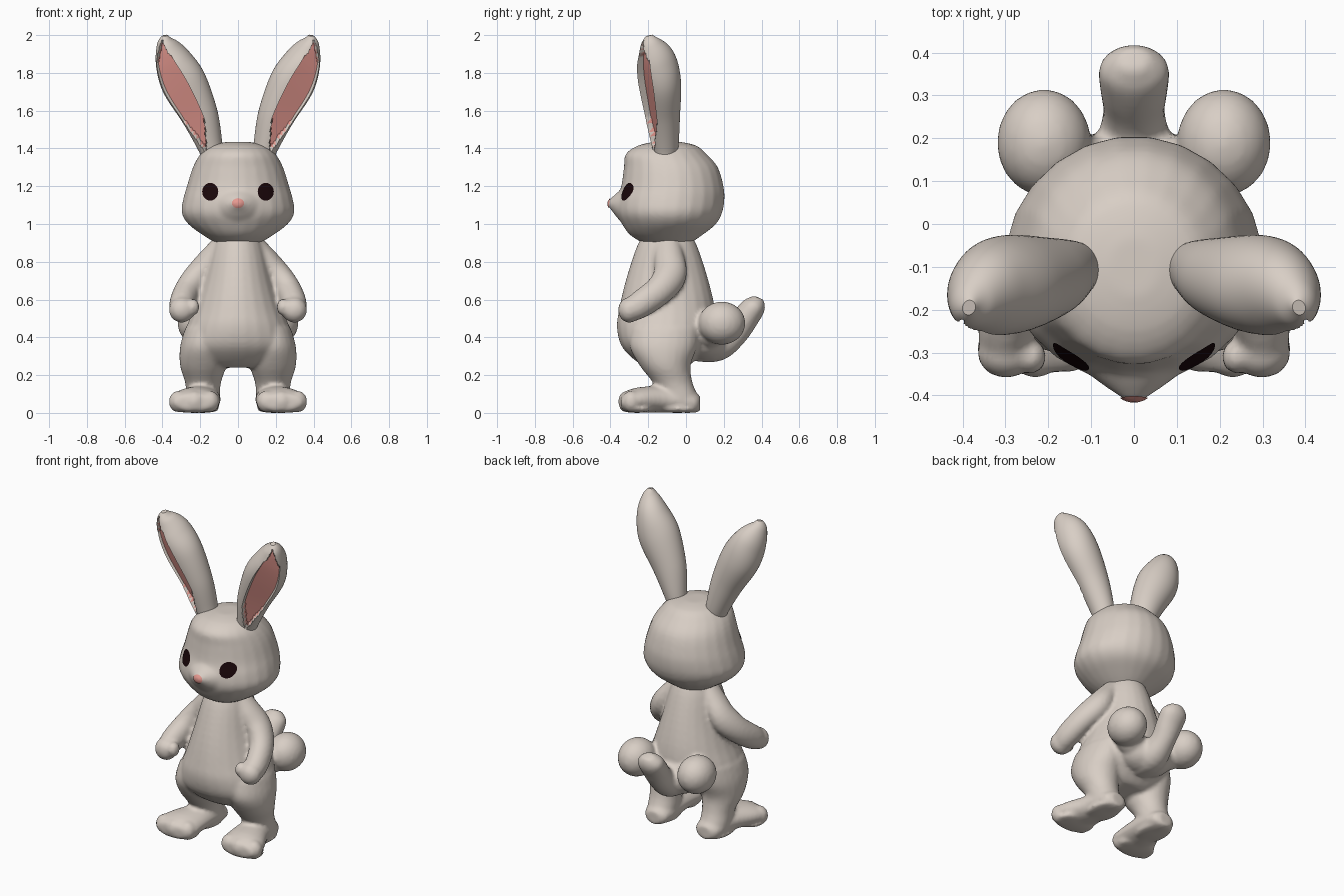
import bpy, bmesh, math
from mathutils import Vector, Matrix

if "Cube" in bpy.data.objects:
    bpy.data.objects.remove(bpy.data.objects["Cube"])


def material(name, rgb):
    m = bpy.data.materials.new(name)
    m.diffuse_color = (*rgb, 1)
    m.use_nodes = True
    m.node_tree.nodes["Principled BSDF"].inputs["Base Color"].default_value = m.diffuse_color
    return m


FUR = material("warm grey fur", (0.69, 0.62, 0.56))
PINK = material("pink skin", (0.79, 0.32, 0.28))
DARK = material("dark eye", (0.010, 0.002, 0.003))
X, Y, Z = Vector((1, 0, 0)), Vector((0, 1, 0)), Vector((0, 0, 1))


def spline(st, steps):
    """Smooth curve through stations (x, y, z, half width, half depth)."""
    out, n = [], len(st)
    for i in range(n - 1):
        p = [st[max(i - 1, 0)], st[i], st[i + 1], st[min(i + 2, n - 1)]]
        for k in range(steps):
            t = k / steps
            out.append([0.5 * (2 * b + (c - a) * t + (2 * a - 5 * b + 4 * c - d) * t * t
                               + (3 * b - a - 3 * c + d) * t ** 3) for a, b, c, d in zip(*p)])
    return out + [list(st[-1])]


def loft(bm, st, u=X, v=None, mirror=False, n=24, steps=4, groove=False):
    """Elliptical tube through stations; groove carves a pink hollow in its front."""
    pts = spline(st, steps)
    for s in ((1, -1) if mirror else (1,)):
        rings, hollow = [], set()
        for i, p in enumerate(pts):
            c = Vector(p[:3])
            uu, vv = u, v
            if v is None:
                t = (Vector(pts[min(i + 1, len(pts) - 1)][:3]) - Vector(pts[max(i - 1, 0)][:3])).normalized()
                uu = (u - t * u.dot(t)).normalized()
                vv = t.cross(uu)
            # hollow narrows to a point at both ends
            h = i / (len(pts) - 1)
            limit = 0.58 * min(1, (h - 0.12) / 0.2, (0.92 - h) / 0.2)
            ring = []
            for j in range(n):
                a = 2 * math.pi * (j + 0.5) / n
                ca, sa = math.cos(a), math.sin(a)
                inside = groove and sa < 0 and abs(ca - 0.1) < limit
                q = c + uu * p[3] * ca + vv * p[4] * (-0.55 if inside else sa)
                vert = bm.verts.new((q.x * s, q.y, q.z))
                ring.append(vert)
                if inside:
                    hollow.add(vert)
            rings.append(ring)
        for r0, r1 in zip(rings, rings[1:]):
            for j in range(n):
                f = bm.faces.new((r0[j], r0[(j + 1) % n], r1[(j + 1) % n], r1[j]))
                f.material_index = int(sum(w in hollow for w in f.verts) >= 3)
        bm.faces.new(rings[0])
        bm.faces.new(rings[-1])


def blob(bm, c, r, mirror=False):
    for s in ((1, -1) if mirror else (1,)):
        bmesh.ops.create_icosphere(bm, subdivisions=3, radius=1, matrix=Matrix.Translation(
            (c[0] * s, c[1], c[2])) @ Matrix.Diagonal((*r, 1)))


def finish(bm, name, mats, blend=0):
    bmesh.ops.recalc_face_normals(bm, faces=bm.faces[:])
    for f in bm.faces:
        f.smooth = True
    me = bpy.data.meshes.new(name)
    bm.to_mesh(me)
    bm.free()
    for m in mats:
        me.materials.append(m)
    ob = bpy.data.objects.new(name, me)
    bpy.context.collection.objects.link(ob)
    if blend:  # fuse overlapping volumes into one soft skin
        r = ob.modifiers.new("fuse", 'REMESH')
        r.mode, r.voxel_size, r.use_smooth_shade = 'VOXEL', 0.012, True
        sm = ob.modifiers.new("soften", 'SMOOTH')
        sm.factor, sm.iterations = 0.5, blend
    return ob


# Body: torso, legs, feet, arms and tail fused together
bm = bmesh.new()
loft(bm, [(0, -.1, .96, .1, .12), (0, -.1, .87, .14, .165), (0, -.1, .7, .185, .22), (0, -.1, .55, .235, .255),
          (0, -.105, .45, .275, .262), (0, -.115, .35, .29, .225), (0, -.11, .27, .23, .15),
          (0, -.1, .24, .15, .1)], v=Y)
loft(bm, [(.17, -.11, .45, .11, .18), (.185, -.12, .35, .122, .178), (.185, -.11, .25, .122, .135),
          (.185, -.07, .16, .095, .105), (.185, -.035, .08, .088, .1), (.185, -.03, .02, .08, .095)],
     v=Y, mirror=True)
# feet
loft(bm, [(.18, .075, .05, .04, .04), (.18, .04, .055, .08, .055), (.19, -.1, .072, .098, .07),
          (.22, -.23, .07, .128, .068), (.23, -.3, .063, .132, .06), (.235, -.345, .055, .1, .04)],
     v=Z, mirror=True)
blob(bm, (.19, -.05, .02), (.09, .13, .02), True)
blob(bm, (.23, -.26, .02), (.125, .09, .02), True)
for x, y in ((.15, -.295), (.23, -.31), (.315, -.29)):
    blob(bm, (x, y, .06), (.052, .05, .058), True)
# arms and hands
loft(bm, [(.09, -.1, .90, .045, .065), (.14, -.09, .82, .065, .08), (.205, -.085, .73, .075, .088),
          (.265, -.14, .65, .07, .078), (.297, -.24, .575, .067, .072), (.295, -.31, .53, .055, .055),
          (.29, -.34, .51, .025, .03)], mirror=True)
blob(bm, (.298, -.3, .545), (.068, .06, .068), True)
blob(bm, (.24, -.31, .56), (.036, .04, .045), True)
# tail and the two round puffs beside it
blob(bm, (0, .1, .385), (.17, .13, .11))
loft(bm, [(0, .07, .36, .1, .09), (0, .17, .36, .09, .085), (0, .26, .43, .072, .075), (0, .32, .51, .08, .07),
          (0, .365, .57, .08, .06), (0, .385, .61, .035, .03)])
blob(bm, (.21, .19, .475), (.11, .125, .115), True)
blob(bm, (.12, .13, .42), (.1, .08, .08), True)
finish(bm, "body", [FUR], 4)

# Head with pointed muzzle
bm = bmesh.new()
loft(bm, [(0, -.1, .89, .1, .11), (0, -.105, .94, .185, .19), (0, -.09, 1.0, .265, .25), (0, -.087, 1.06, .3, .28),
          (0, -.08, 1.13, .292, .285), (0, -.072, 1.2, .272, .272), (0, -.08, 1.3, .24, .25),
          (0, -.105, 1.37, .2, .215), (0, -.1, 1.415, .145, .155), (0, -.1, 1.435, .06, .07)], v=Y)
loft(bm, [(0, -.2, 1.08, .24, .14), (0, -.29, 1.09, .175, .12), (0, -.355, 1.098, .1, .075),
          (0, -.395, 1.106, .045, .033), (0, -.415, 1.108, .015, .012)], v=Z)
head = finish(bm, "head", [FUR], 4)

# Ears with hollow pink insides, turned slightly outward
bm = bmesh.new()
yaw = math.radians(20)
loft(bm, [(.135, -.11, 1.35, .055, .06), (.15, -.11, 1.42, .068, .072), (.205, -.125, 1.58, .1, .093),
          (.288, -.14, 1.75, .122, .112), (.345, -.158, 1.87, .095, .104), (.38, -.185, 1.955, .052, .06),
          (.385, -.195, 1.998, .015, .018)],
     u=Vector((math.cos(yaw), math.sin(yaw), 0)), mirror=True, n=64, steps=8, groove=True)
finish(bm, "ears", [FUR, PINK]).data.set_sharp_from_angle(angle=math.radians(35))


# Eyes and nose: thin discs laid onto the head
def patch(name, x, z, rx, rz, mat):
    bm = bmesh.new()
    rings = [[bm.verts.new((x + rx * k / 4 * math.cos(a), -.7, z + rz * k / 4 * math.sin(a)))
              for a in (math.tau * j / 20 for j in range(20))] for k in range(1, 5)]
    bm.faces.new(rings[0])
    for r0, r1 in zip(rings, rings[1:]):
        for j in range(20):
            bm.faces.new((r0[j], r0[(j + 1) % 20], r1[(j + 1) % 20], r1[j]))
    w = finish(bm, name, [mat]).modifiers.new("lay on head", 'SHRINKWRAP')
    w.target, w.wrap_method, w.wrap_mode = head, 'PROJECT', 'ABOVE_SURFACE'
    w.use_project_y, w.use_positive_direction, w.use_negative_direction = True, True, False
    w.offset = 0.004


patch("left_eye", .145, 1.17, .042, .047, DARK)
patch("right_eye", -.145, 1.17, .042, .047, DARK)
patch("nose", 0, 1.11, .03, .024, PINK)
